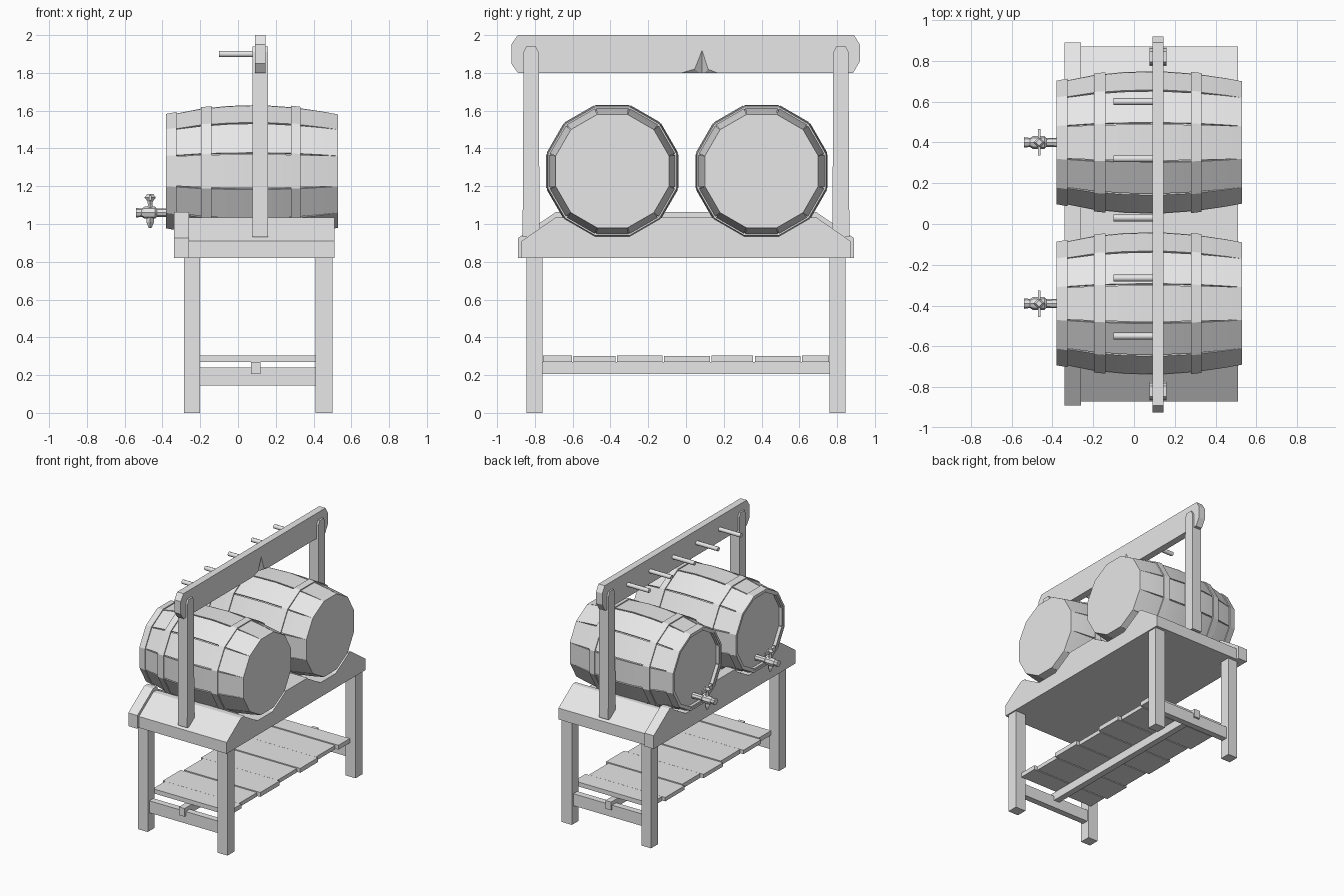
import bpy, bmesh, math
from mathutils import Vector

old = bpy.data.objects.get("Cube")
if old:
    bpy.data.objects.remove(old, do_unlink=True)

wood = bpy.data.materials.new("plain grey")
wood.use_nodes = True
GREY = (0.8, 0.8, 0.8, 1)
wood.diffuse_color = GREY
wood.node_tree.nodes["Principled BSDF"].inputs["Base Color"].default_value = GREY


def finish(name, bm, smooth=0):
    bmesh.ops.recalc_face_normals(bm, faces=bm.faces)
    mesh = bpy.data.meshes.new(name)
    bm.to_mesh(mesh)
    bm.free()
    mesh.materials.append(wood)
    ob = bpy.data.objects.new(name, mesh)
    bpy.context.collection.objects.link(ob)
    if smooth:
        bpy.ops.object.select_all(action="DESELECT")
        ob.select_set(True)
        bpy.context.view_layer.objects.active = ob
        bpy.ops.object.shade_smooth_by_angle(angle=math.radians(smooth))
    return ob


def loft(bm, rings, loop=False):
    """Skin a list of point rings; cap the ends or close the loop."""
    rows = [[bm.verts.new(p) for p in ring] for ring in rings]
    n = len(rows[0])
    pairs = list(zip(rows, rows[1:])) + ([(rows[-1], rows[0])] if loop else [])
    for a, b in pairs:
        for i in range(n):
            j = (i + 1) % n
            bm.faces.new((a[i], a[j], b[j], b[i]))
    if not loop:
        bm.faces.new(rows[0])
        bm.faces.new(rows[-1])


def prism(name, outline, x0, x1):
    """Extrude a (y, z) outline along x."""
    bm = bmesh.new()
    loft(bm, [[(x, y, z) for y, z in outline] for x in (x0, x1)])
    return finish(name, bm)


def box(name, x0, x1, y0, y1, z0, z1):
    return prism(name, [(y0, z0), (y1, z0), (y1, z1), (y0, z1)], x0, x1)


def turned(name, profile, y, z, sides, smooth=0):
    """Turn an (x, radius) profile around an axis along x."""
    bm = bmesh.new()
    steps = [2 * math.pi * i / sides for i in range(sides)]
    loft(bm, [[(x, y + r * math.cos(t), z + r * math.sin(t)) for t in steps]
              for x, r in profile])
    return finish(name, bm, smooth)


# Barrels: twelve flat sides, staves over a core, three hoops
SIDES, BARREL_Z, BARREL_YS = 12, 1.28, (-0.39, 0.40)
BULGE = [(-0.375, 0.295), (-0.2, 0.33), (-0.05, 0.345), (0.12, 0.35),
         (0.3, 0.337), (0.45, 0.315), (0.53, 0.3)]


def bulge(x):
    for (xa, a), (xb, b) in zip(BULGE, BULGE[1:]):
        if x <= xb:
            return a + (b - a) * (x - xa) / (xb - xa)
    return BULGE[-1][1]


def corner(x, apothem, y, k):
    t = 2 * math.pi * (k + 0.5) / SIDES
    r = apothem / math.cos(math.pi / SIDES)
    return Vector((x, y + r * math.cos(t), BARREL_Z + r * math.sin(t)))


def polygon(x, apothem, y):
    return [corner(x, apothem, y, k) for k in range(SIDES)]


def barrel(label, y):
    bm = bmesh.new()
    loft(bm, [polygon(x, bulge(x) - 0.012, y)
              for x in [-0.345] + [p[0] for p in BULGE[1:]]])
    finish(label + "_barrel_core", bm, 20)

    bm = bmesh.new()
    for k in range(SIDES):
        rings = []
        for x, a in BULGE:
            gap = 0.025 if -0.3 < x < 0.4 else 0.012 if x < 0.5 else 0.0
            o0, o1 = corner(x, a, y, k), corner(x, a, y, k + 1)
            i0, i1 = corner(x, a - 0.02, y, k), corner(x, a - 0.02, y, k + 1)
            rings.append([o0.lerp(o1, gap), o1.lerp(o0, gap),
                          i1.lerp(i0, gap), i0.lerp(i1, gap)])
        loft(bm, rings)
    finish(label + "_barrel_staves", bm, 20)

    bm = bmesh.new()
    for x0, x1 in ((-0.38, -0.325), (-0.195, -0.14), (0.28, 0.33)):
        a0, a1 = bulge(max(x0, -0.375)), bulge(x1)
        loft(bm, [polygon(x0, a0 + 0.008, y), polygon(x1, a1 + 0.008, y),
                  polygon(x1, a1 - 0.008, y), polygon(x0, a0 - 0.008, y)], True)
    finish(label + "_barrel_hoops", bm)

    # Tap with a spout, stem and cross handle
    turned(label + "_tap_body",
           [(-0.34, 0.024), (-0.43, 0.022), (-0.44, 0.032), (-0.495, 0.032),
            (-0.51, 0.022), (-0.54, 0.026)], y, 1.06, 8, 30)
    bm = bmesh.new()
    profile = [(0.98, 0.008), (1.01, 0.02), (1.06, 0.02), (1.1, 0.012),
               (1.12, 0.014), (1.14, 0.03), (1.16, 0.016)]
    loft(bm, [[(-0.465 + r * math.cos(t), y + r * math.sin(t), z)
               for t in [math.pi * i / 2 for i in range(4)]] for z, r in profile])
    finish(label + "_tap_stem", bm)
    box(label + "_tap_handle", -0.471, -0.459, y - 0.065, y + 0.065, 1.125, 1.15)


for label, y in zip(("right", "left"), BARREL_YS):
    barrel(label, y)


# Table top cradle: solid block with seats following the barrels
def cradle(name, half, shoulder, top, x0, x1, seat):
    out = [(-half, 0.82), (-half, shoulder), (-0.69, top)]
    for y in BARREL_YS:
        lower = [corner(0, seat, y, k) for k in (7, 8, 9, 10)]
        a, b = lower[0], lower[-1]
        # Seat edges run up the neighbouring sides to the cradle top
        rise = (top - a.z) / math.tan(math.radians(60))
        if rise > 0:
            out.append((a.y - rise, top))
        out += [(p.y, p.z) for p in lower]
        if rise > 0:
            out.append((b.y + rise, top))
    out += [(0.69, top), (half, shoulder), (half, 0.82)]
    clean = [p for i, p in enumerate(out) if i < 3 or p[0] > out[i - 1][0] or i > len(out) - 4]
    return prism(name, clean, x0, x1)


cradle("cradle_block", 0.87, 0.91, 1.035, -0.26, 0.51, 0.345)
cradle("cradle_end_board", 0.89, 0.925, 1.063, -0.34, -0.26, 0.33)

# Legs, side stretchers and uprights
for label, s in (("right", -1), ("left", 1)):
    y0, y1 = sorted((s * 0.76, s * 0.845))
    box(label + "_front_leg", -0.285, -0.2, y0, y1, 0, 0.83)
    box(label + "_back_leg", 0.41, 0.5, y0, y1, 0, 0.83)
    box(label + "_stretcher", -0.21, 0.42, s * 0.8 - 0.025, s * 0.8 + 0.025, 0.145, 0.24)
    c = s * 0.82
    prism(label + "_upright",
          [(c - 0.045, 0.93), (c + 0.045, 0.93), (c + 0.04, 1.91), (c + 0.025, 1.94),
           (c - 0.025, 1.94), (c - 0.04, 1.91)], 0.077, 0.16)

# Lower shelf
box("shelf_rail", 0.07, 0.12, -0.84, 0.84, 0.205, 0.27)
seams = [-0.76, -0.6, -0.37, -0.12, 0.13, 0.36, 0.61, 0.76]
for i, (a, b) in enumerate(zip(seams, seams[1:])):
    shift = 0.012 * (-1) ** i
    box("shelf_plank", -0.23 + shift, 0.44 + shift, a + 0.004, b - 0.004,
        0.27, 0.305 - 0.004 * (i % 2))

# Top beam with chamfered ends and a split in its lower edge
beam = prism("top_beam",
             [(-0.89, 1.8), (0.885, 1.8), (0.92, 1.86), (0.92, 1.95), (0.89, 2.0),
              (-0.89, 2.0), (-0.925, 1.95), (-0.925, 1.85)], 0.09, 0.145)
for y0, y1, peak in ((0.03, 0.13, 1.93), (-0.07, 0.2, 1.835)):
    bm = bmesh.new()
    for p in ((0.148, y0, 1.79), (0.148, y1, 1.79), (0.148, 0.085, peak), (0.11, 0.085, 1.79)):
        bm.verts.new(p)
    bmesh.ops.convex_hull(bm, input=bm.verts)
    cutter = finish("split_cutter", bm)
    cutter.hide_render = True
    bpy.context.view_layer.objects.active = beam
    mod = beam.modifiers.new("split", "BOOLEAN")
    mod.operation, mod.solver, mod.object = "DIFFERENCE", "EXACT", cutter
    bpy.ops.object.modifier_apply(modifier=mod.name)
    bpy.data.objects.remove(cutter, do_unlink=True)

# Hanging pegs
for y in (-0.55, -0.265, 0.03, 0.32, 0.6):
    turned("peg", [(-0.1, 0.017), (0.12, 0.017)], y, 1.9, 8, 50)
